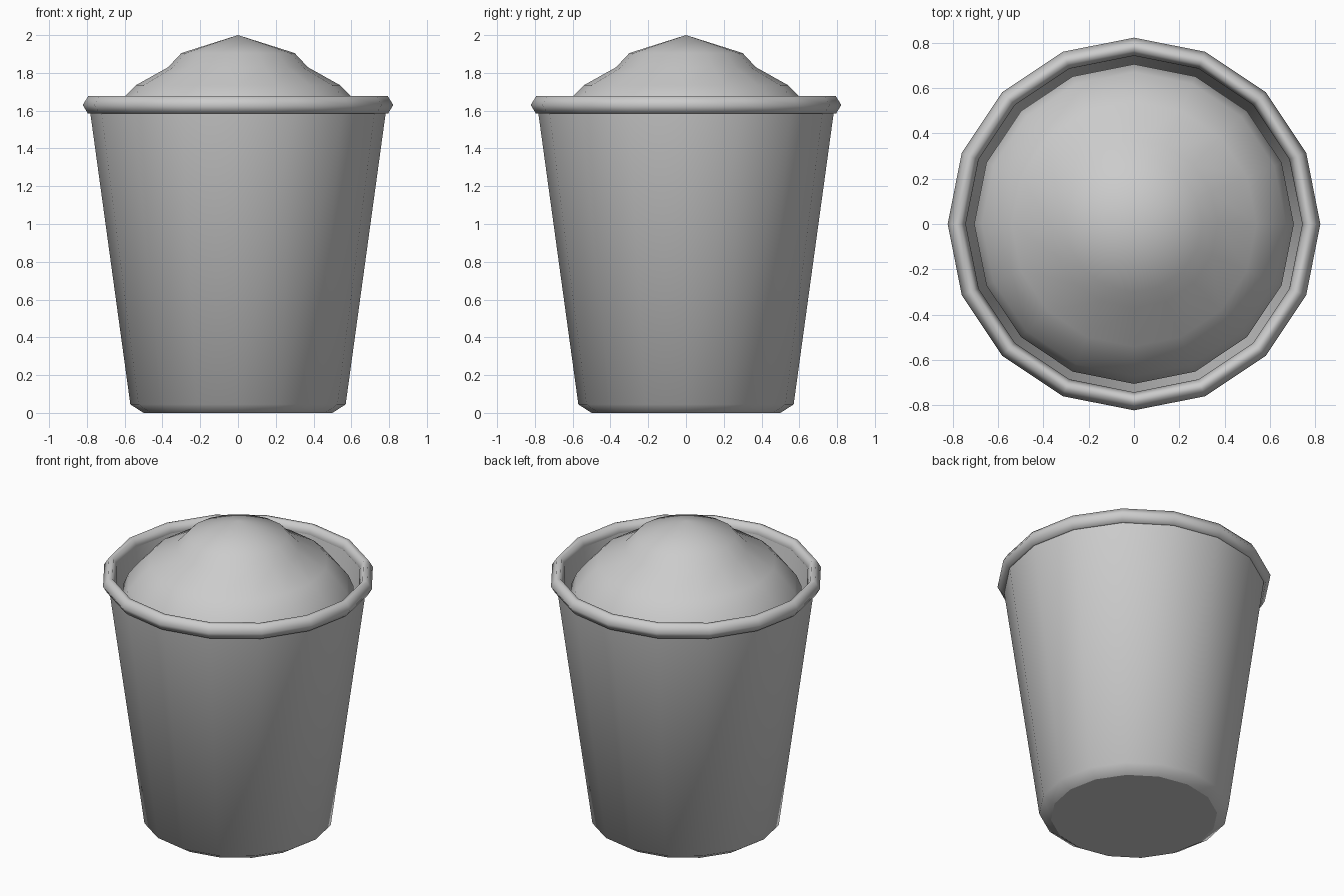
import bpy, bmesh
from math import cos, sin, tau

SIDES = 16

cube = bpy.data.objects.get("Cube")
if cube:
    bpy.data.objects.remove(cube)

# Single plain grey
GREY = (0.6, 0.6, 0.6, 1)
grey = bpy.data.materials.new("plain_grey")
grey.use_nodes = True
grey.diffuse_color = GREY
bsdf = next(n for n in grey.node_tree.nodes if n.type == 'BSDF_PRINCIPLED')
bsdf.inputs["Base Color"].default_value = GREY


def lathe(name, profile, closed=False, floor=False):
    """Spin a (radius, height) profile around z; radius 0 makes a tip."""
    bm = bmesh.new()
    rings = []
    for r, z in profile:
        if r == 0:
            rings.append([bm.verts.new((0, 0, z))] * SIDES)
        else:
            rings.append([bm.verts.new((r * cos(tau * i / SIDES),
                                        r * sin(tau * i / SIDES), z))
                          for i in range(SIDES)])
    pairs = list(zip(rings, rings[1:]))
    if closed:
        pairs.append((rings[-1], rings[0]))
    for a, b in pairs:
        for i in range(SIDES):
            j = (i + 1) % SIDES
            corners = list(dict.fromkeys((a[i], a[j], b[j], b[i])))
            bm.faces.new(corners).smooth = True
    if floor:
        bm.faces.new(rings[0][::-1]).smooth = False
    if closed:
        bmesh.ops.recalc_face_normals(bm, faces=bm.faces[:])
    mesh = bpy.data.meshes.new(name)
    bm.to_mesh(mesh)
    bm.free()
    mesh.materials.append(grey)
    obj = bpy.data.objects.new(name, mesh)
    bpy.context.collection.objects.link(obj)
    return obj


# Tapered cup: flat floor, bevelled foot, outer wall
lathe("cup_wall", [(0.50, 0), (0.57, 0.045), (0.785, 1.61)], floor=True)

# Inside wall, running down behind the filling
lathe("cup_inside", [(0.745, 1.63), (0.695, 1.30)])

# Rolled rim
lathe("rolled_rim", [(0.793, 1.677), (0.822, 1.63), (0.795, 1.585),
                     (0.765, 1.585), (0.742, 1.63), (0.765, 1.677)],
      closed=True)

# Heaped filling with a soft peak
lathe("filling", [(0.69, 1.32), (0.705, 1.51), (0.67, 1.59), (0.60, 1.675),
                  (0.54, 1.735), (0.37, 1.83), (0.30, 1.905), (0, 2.0)])

# Smooth the curved walls, keeping the inside wall facing the axis
inside = bpy.data.objects["cup_inside"].data
bm = bmesh.new()
bm.from_mesh(inside)
for face in bm.faces:
    c = face.calc_center_median()
    if face.normal.x * c.x + face.normal.y * c.y > 0:
        face.normal_flip()
bm.to_mesh(inside)
bm.free()
